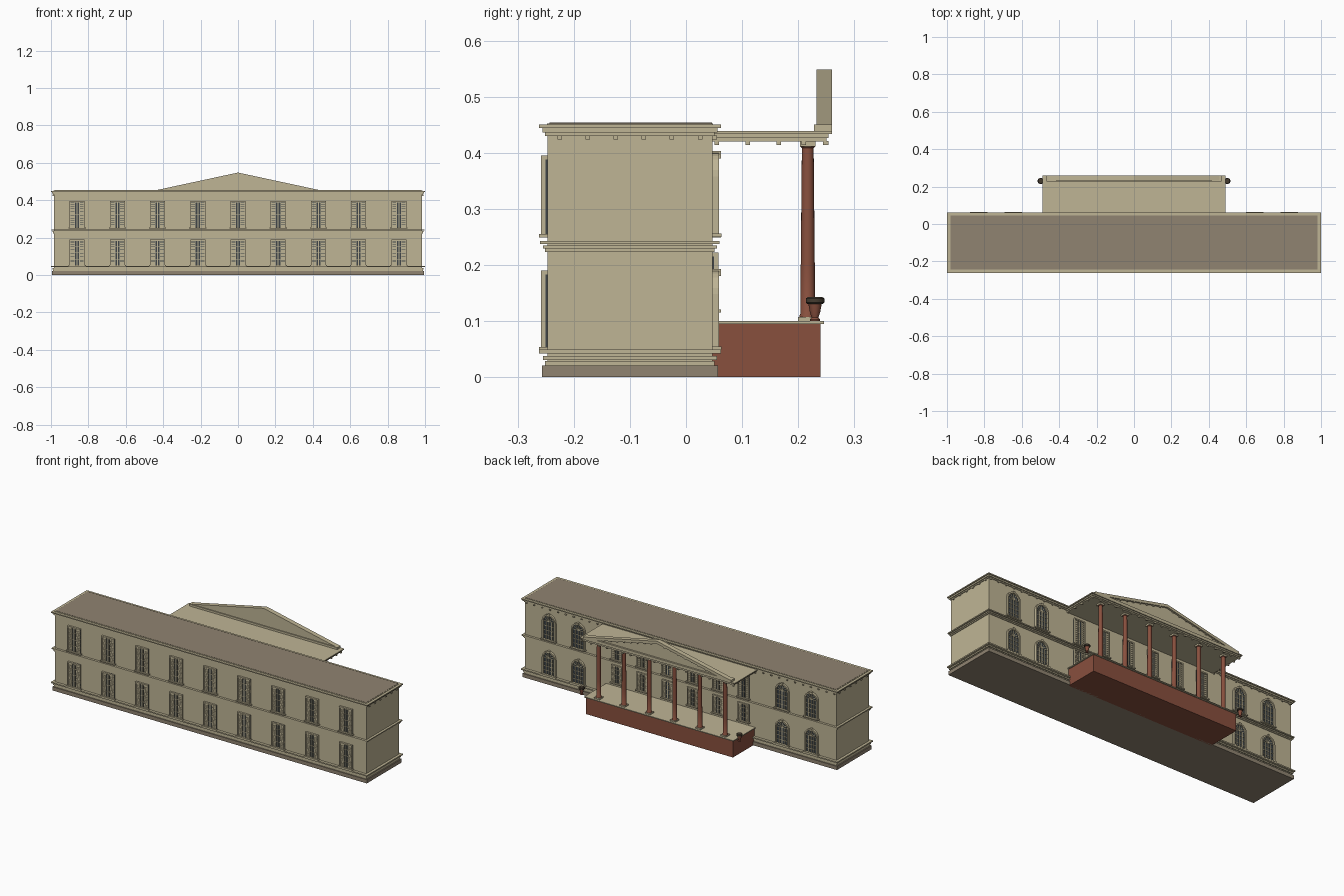
import bpy
import bmesh
from math import cos, sin, pi
from mathutils import Vector, Matrix

cube = bpy.data.objects.get("Cube")
if cube:
    bpy.data.objects.remove(cube, do_unlink=True)


def material(name, r, g, b):
    m = bpy.data.materials.new(name)
    m.use_nodes = True
    m.diffuse_color = (r, g, b, 1)
    node = next(n for n in m.node_tree.nodes if n.type == 'BSDF_PRINCIPLED')
    node.inputs["Base Color"].default_value = (r, g, b, 1)
    return m


STONE = material("sandstone", .52, .46, .30)
SLATE = material("brown_grey", .28, .23, .165)
RED = material("brick_red", .25, .08, .048)
GLASS = material("dark_glass", .05, .06, .065)
DARK = material("dark_planting", .06, .045, .03)


def finish(name, bm, mat, smooth=False):
    bmesh.ops.recalc_face_normals(bm, faces=bm.faces)
    mesh = bpy.data.meshes.new(name)
    bm.to_mesh(mesh)
    bm.free()
    mesh.materials.append(mat)
    ob = bpy.data.objects.new(name, mesh)
    bpy.context.collection.objects.link(ob)
    if smooth:
        bpy.ops.object.select_all(action='DESELECT')
        ob.select_set(True)
        bpy.context.view_layer.objects.active = ob
        bpy.ops.object.shade_smooth_by_angle(angle=.6)
    return ob


def add_box(bm, x0, x1, y0, y1, z0, z1):
    size = (abs(x1 - x0), abs(y1 - y0), abs(z1 - z0), 1)
    mid = Vector((x0 + x1, y0 + y1, z0 + z1)) / 2
    bmesh.ops.create_cube(bm, size=1, matrix=Matrix.Translation(mid) @ Matrix.Diagonal(size))


def boxes(name, mat, items):
    bm = bmesh.new()
    for item in items:
        add_box(bm, *item)
    return finish(name, bm, mat)


def add_prism(bm, points, y0, y1):
    # Extrude an outline in the xz plane between two depths
    a = [bm.verts.new((x, y0, z)) for x, z in points]
    b = [bm.verts.new((x, y1, z)) for x, z in points]
    bm.faces.new(a)
    bm.faces.new(b[::-1])
    for i in range(len(a)):
        j = (i + 1) % len(a)
        bm.faces.new((a[i], b[i], b[j], a[j]))


def lathe(name, mat, profile, spots, sides=16):
    bm = bmesh.new()
    for px, py in spots:
        rings = [[bm.verts.new((px + r * cos(2 * pi * i / sides), py + r * sin(2 * pi * i / sides), z))
                  for i in range(sides)] for r, z in profile]
        bm.faces.new(rings[0][::-1])
        bm.faces.new(rings[-1])
        for a, b in zip(rings, rings[1:]):
            for i in range(sides):
                j = (i + 1) % sides
                bm.faces.new((a[i], a[j], b[j], b[i]))
    return finish(name, bm, mat, True)


# Main block with its moulding courses
FRONT, BACK, END = -.247, .047, .985


def course(out, z0, z1):
    return (-END - out, END + out, FRONT - out, BACK + out, z0, z1)


boxes("walls", STONE, [course(0, .02, .45)])
boxes("plinth", SLATE, [course(.01, 0, .021)])
boxes("base_moulding", STONE, [course(.004, .021, .029), course(.008, .031, .038), course(.015, .042, .049)])
boxes("floor_band", STONE, [course(.004, .223, .229), course(.008, .229, .235), course(.013, .237, .243)])
boxes("cornice", STONE, [course(.004, .43, .436), course(.009, .436, .444), course(.015, .444, .45)])
boxes("roof_edge", STONE, [course(.001, .45, .4525)])
boxes("roof", SLATE, [(-END + .003, END - .003, FRONT + .004, BACK - .001, .45, .4535)])

# Cornice blocks on both ends and the back
blocks = []
for i in range(6):
    y = -.225 + i * .05
    for s in (-1, 1):
        blocks.append((s * END, s * (END + .007), y - .004, y + .004, .424, .431))
for i in range(40):
    x = -.975 + i * .05
    blocks.append((x - .004, x + .004, BACK, BACK + .008, .424, .431))
boxes("cornice_blocks", STONE, blocks)

# Square windows: casing, louvred leaves and dark panes
casing, louvres, panes = [], [], []


def square_window(x, z0, z1, wall, s, half, slats):
    def bar(store, a, b, depth, c, d):
        store.append((x + a, x + b, wall, wall + s * depth, c, d))
    bar(panes, -half, half, .003, z0, z1)
    for k in (-1, 1):
        bar(casing, k * half, k * (half - .005), .011, z0, z1)
        bar(casing, k * .011, k * .014, .009, z0, z1)
        for i in range(slats):
            z = z0 + .004 + (z1 - z0 - .012) * i / slats
            bar(louvres, k * .014, k * (half - .005), .007, z, z + (z1 - z0 - .012) / slats * .82)
    bar(casing, -half, half, .011, z1 - .007, z1)
    bar(casing, -.0025, .0025, .007, z0, z1)
    for t in (.25, .5, .75):
        z = z0 + (z1 - z0) * t
        bar(casing, -.011, .011, .006, z - .001, z + .001)
    bar(casing, -half - .006, half + .006, .015, z0 - .001, z0 + .005)


for i in range(-4, 5):
    for z0, z1 in ((.049, .19), (.25, .395)):
        square_window(i * .215, z0, z1, FRONT, -1, .04, 14)
COLUMN_X = [-.4 + i * .16 for i in range(6)]
for x in COLUMN_X:
    for z0, z1 in ((.116, .222), (.25, .40)):
        square_window(x, z0, z1, BACK, 1, .034, 12)
boxes("window_casings", STONE, casing)
boxes("shutter_louvres", STONE, louvres)
boxes("window_panes", GLASS, panes)

# Arched windows on the rear wings
arch, arch_glass = bmesh.new(), bmesh.new()
STEPS = 12


def arched_window(x, z0, top, r=.042, w=.008):
    spring = top - r

    def outline(rad):
        curve = [(x + rad * cos(pi * i / STEPS), spring + rad * sin(pi * i / STEPS)) for i in range(STEPS + 1)]
        return [(x + rad, z0)] + curve + [(x - rad, z0)]
    outer, inner = outline(r), outline(r - w)
    add_prism(arch_glass, inner, BACK, BACK + .003)
    for i in range(len(outer) - 1):
        add_prism(arch, [outer[i], outer[i + 1], inner[i + 1], inner[i]], BACK, BACK + .012)
    # Glazing bars, with a fan in the arch
    for dx in (-.017, 0, .017):
        add_box(arch, x + dx - .002, x + dx + .002, BACK, BACK + .007, z0, spring)
    for i in range(5):
        z = z0 + (spring - z0) * i / 4
        add_box(arch, x - r + w, x + r - w, BACK, BACK + .006, z - .0015, z + .0015)
    for i in range(1, 6):
        d = Vector((cos(pi * i / 6), sin(pi * i / 6)))
        n = Vector((-d.y, d.x)) * .0015
        c, e = Vector((x, spring)), Vector((x, spring)) + d * (r - w)
        add_prism(arch, [tuple(p) for p in (c - n, e - n, e + n, c + n)], BACK, BACK + .006)
    add_box(arch, x - .006, x + .006, BACK, BACK + .015, top - .01, top + .003)
    add_box(arch, x - r - .005, x + r + .005, BACK, BACK + .016, z0 - .003, z0 + .003)


for x in (-.83, -.645, .645, .83):
    arched_window(x, .052, .19)
    arched_window(x, .253, .40)
finish("arched_window_frames", arch, STONE)
finish("arched_window_panes", arch_glass, GLASS)

# Portico platform
boxes("platform", RED, [(-.465, .465, BACK, .24, 0, .095)])
boxes("platform_slab", STONE, [(-.472, .472, BACK, .246, .095, .10)])

# Columns with square bases and capitals
COLUMN_Y = .217
spots = [(x, COLUMN_Y) for x in COLUMN_X]
lathe("columns", RED, [(.015, .106), (.015, .11), (.0125, .114), (.0125, .2), (.0105, .408), (.013, .411)], spots)
boxes("column_bases", STONE, [(x - .017, x + .017, COLUMN_Y - .017, COLUMN_Y + .017, .10, .107) for x in COLUMN_X])
boxes("column_capitals", STONE, [(x - .014, x + .014, COLUMN_Y - .014, COLUMN_Y + .014, .411, .421)
                                 for x in COLUMN_X])

# Portico roof with its blocks
boxes("portico_roof", STONE, [(-.478, .478, BACK, .25, .42, .426), (-.483, .483, BACK, .254, .426, .433),
                              (-.49, .49, .02, .26, .433, .4385)])
blocks = []
for y in (.055, .11, .165, .21, .25):
    for s in (-1, 1):
        blocks.append((s * .472, s * .48, y - .004, y + .004, .414, .421))
for i in range(20):
    x = -.475 + i * .05
    blocks.append((x - .004, x + .004, .244, .254, .414, .421))
boxes("portico_blocks", STONE, blocks)

# Pediment: base, recessed panel, raking cornice and its blocks
boxes("pediment_base", STONE, [(-.468, .468, .228, .26, .438, .45)])
bm = bmesh.new()
add_prism(bm, [(-.455, .449), (.455, .449), (0, .546)], .2335, .25)
finish("pediment_panel", bm, STONE)
bm = bmesh.new()
for s in (-1, 1):
    add_prism(bm, [(s * .46, .449), (0, .548), (0, .532), (s * .385, .449)], .233, .26)
    for i in range(1, 9):
        x = s * i * .043
        z = .532 - abs(x) * .2156
        add_prism(bm, [(x - .004, z - .005), (x + .004, z - .005), (x + .004, z + .002), (x - .004, z + .002)],
                  .25, .258)
finish("pediment_cornice", bm, STONE)

# Urns beside the platform
urns = [(-.499, .23), (.499, .23)]
lathe("urns", RED, [(.009, .10), (.009, .103), (.006, .106), (.009, .115), (.012, .131)], urns)
lathe("urn_rims", DARK, [(.013, .13), (.0165, .133), (.0165, .14), (.013, .143)], urns)
